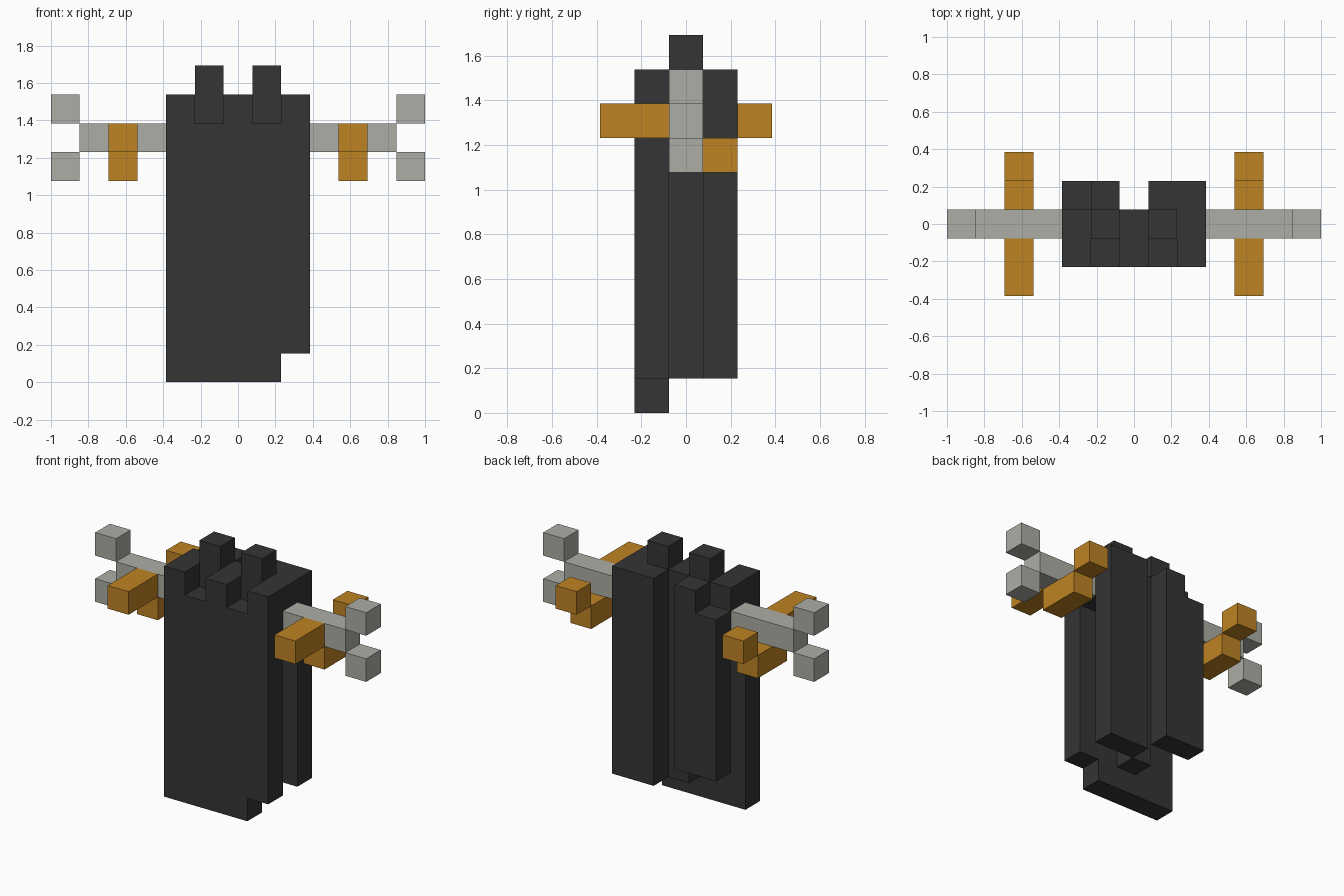
import bpy
import bmesh
from mathutils import Matrix, Vector

if "Cube" in bpy.data.objects:
    bpy.data.objects.remove(bpy.data.objects["Cube"])

U = 2 / 13  # one block; the model is 13 blocks wide


def material(name, rgb):
    m = bpy.data.materials.new(name)
    m.diffuse_color = (*rgb, 1)
    m.use_nodes = True
    m.node_tree.nodes["Principled BSDF"].inputs["Base Color"].default_value = m.diffuse_color
    return m


DARK = material("charcoal", (0.035, 0.035, 0.035))
GREY = material("stone_grey", (0.423, 0.423, 0.381))
AMBER = material("amber", (0.515, 0.227, 0.017))


def box(name, x, y, z, mat):
    """Box spanning the given (low, high) ranges, in blocks."""
    lo, hi = (Vector(p) * U for p in zip(x, y, z))
    bm = bmesh.new()
    size = Matrix.Diagonal((*(hi - lo), 1))
    bmesh.ops.create_cube(bm, size=1, matrix=Matrix.Translation((lo + hi) / 2) @ size)
    mesh = bpy.data.meshes.new(name)
    bm.to_mesh(mesh)
    bm.free()
    mesh.materials.append(mat)
    obj = bpy.data.objects.new(name, mesh)
    bpy.context.collection.objects.link(obj)
    return obj


FRONT, MID, BACK = (-1.5, -0.5), (-0.5, 0.5), (0.5, 1.5)

# Front slab with its cut lower corner and the raised centre tooth
box("front_slab", (-2.5, 1.5), FRONT, (0, 9), DARK)
box("front_slab_edge", (1.5, 2.5), FRONT, (1, 9), DARK)
box("front_tooth", (-0.5, 0.5), FRONT, (9, 10), DARK)

# Central spine and the two back slabs
box("spine", (-0.5, 0.5), MID, (1, 10), DARK)
box("back_slab_right", (0.5, 2.5), BACK, (1, 10), DARK)
box("back_slab_left", (-2.5, -0.5), BACK, (2, 9), DARK)
box("back_tooth_left", (-1.5, -0.5), BACK, (9, 10), DARK)

# Parts found on both sides
for side, label in ((-1, "left"), (1, "right")):
    def pair(name, a, b, y, z, mat):
        box(f"{name}_{label}", sorted((side * a, side * b)), y, z, mat)

    # Horns, shoulders and corner teeth
    pair("horn", 0.5, 1.5, MID, (8, 11), DARK)
    pair("shoulder", 1.5, 2.5, MID, (8, 10), DARK)
    pair("corner_tooth", 1.5, 2.5, FRONT, (9, 10), DARK)
    # Arm with forked tips
    pair("arm", 2.5, 5.5, MID, (8, 9), GREY)
    pair("upper_tip", 5.5, 6.5, MID, (9, 10), GREY)
    pair("lower_tip", 5.5, 6.5, MID, (7, 8), GREY)
    # Amber band passing under the arm
    pair("band_front", 3.5, 4.5, (-2.5, -0.5), (8, 9), AMBER)
    pair("band_under", 3.5, 4.5, (-0.5, 1.5), (7, 8), AMBER)
    pair("band_back", 3.5, 4.5, (1.5, 2.5), (8, 9), AMBER)
